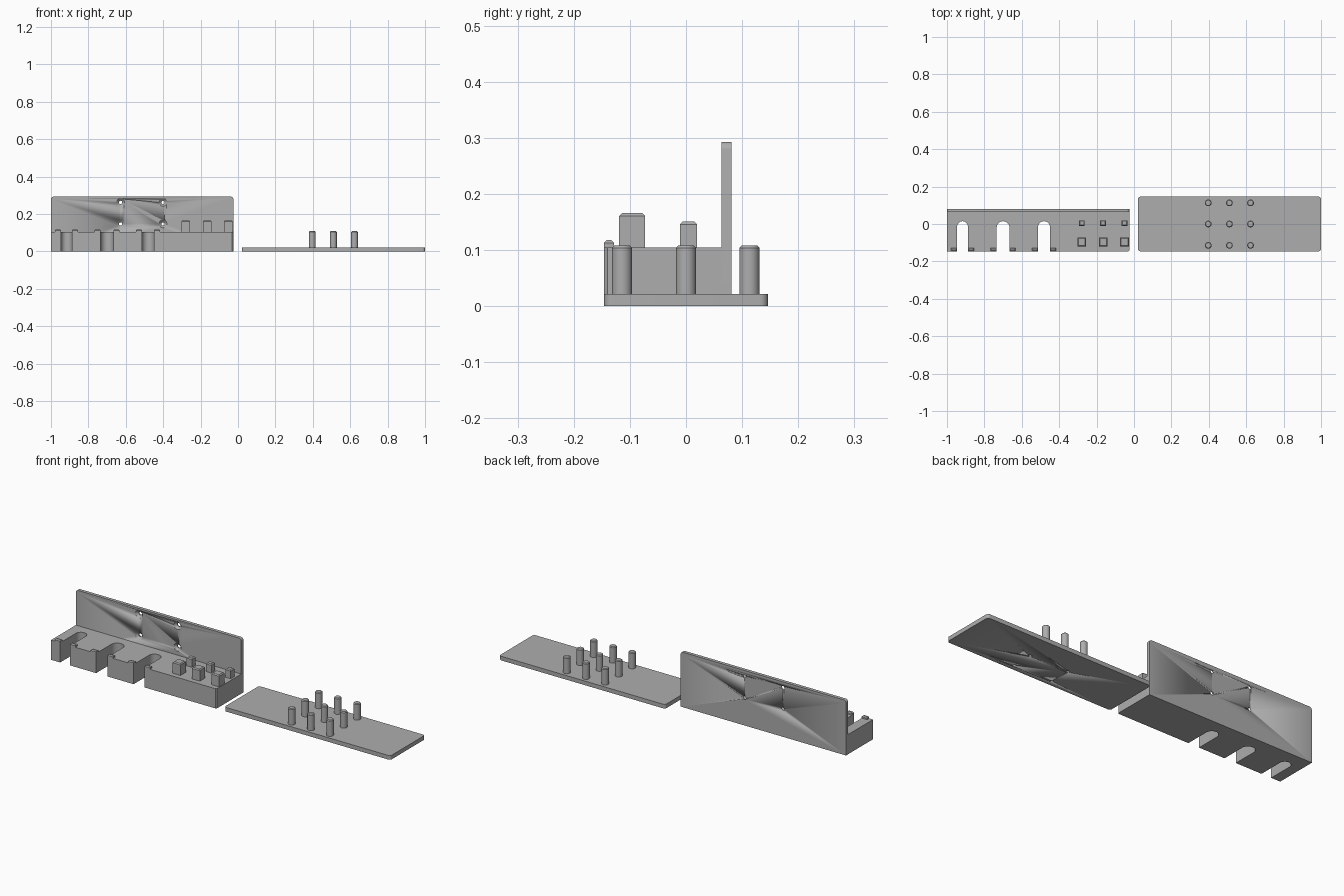
import bpy, bmesh, math
from mathutils import Matrix, Vector

if "Cube" in bpy.data.objects:
    bpy.data.objects.remove(bpy.data.objects["Cube"])

grey = bpy.data.materials.new("matte_grey")
grey.diffuse_color = (0.42, 0.42, 0.42, 1)
grey.use_nodes = True
grey.node_tree.nodes["Principled BSDF"].inputs["Base Color"].default_value = grey.diffuse_color


def make(name, bm, smooth=False):
    bmesh.ops.recalc_face_normals(bm, faces=bm.faces[:])
    mesh = bpy.data.meshes.new(name)
    bm.to_mesh(mesh)
    bm.free()
    mesh.materials.append(grey)
    ob = bpy.data.objects.new(name, mesh)
    bpy.context.collection.objects.link(ob)
    if smooth:
        bpy.ops.object.select_all(action='DESELECT')
        ob.select_set(True)
        bpy.context.view_layer.objects.active = ob
        bpy.ops.object.shade_smooth_by_angle(angle=math.radians(30))
    return ob


def prism(name, pts, depth, to_world, smooth=False):
    """Extrude a 2D outline; to_world maps (u, v, w) to a position."""
    bm = bmesh.new()
    face = bm.faces.new([bm.verts.new(to_world(u, v, 0)) for u, v in pts])
    ext = bmesh.ops.extrude_face_region(bm, geom=[face])
    move = Vector(to_world(0, 0, depth)) - Vector(to_world(0, 0, 0))
    verts = [g for g in ext['geom'] if isinstance(g, bmesh.types.BMVert)]
    bmesh.ops.translate(bm, verts=verts, vec=move)
    return make(name, bm, smooth)


def arc(cx, cy, r, a0, a1, n):
    return [(cx + r * math.cos(math.radians(a0 + (a1 - a0) * i / n)),
             cy + r * math.sin(math.radians(a0 + (a1 - a0) * i / n))) for i in range(n + 1)]


def block(name, x0, x1, y0, y1, z0, z1, c):
    """Box with a chamfered top rim."""
    bm = bmesh.new()
    m = Matrix.Translation(((x0 + x1) / 2, (y0 + y1) / 2, (z0 + z1) / 2)) @ \
        Matrix.Diagonal((x1 - x0, y1 - y0, z1 - z0, 1))
    bmesh.ops.create_cube(bm, size=1, matrix=m)
    rim = [e for e in bm.edges if all(v.co.z > z1 - 1e-5 for v in e.verts)]
    bmesh.ops.bevel(bm, geom=rim, offset=c, segments=1, affect='EDGES')
    return make(name, bm)


def lathe(name, profile, matrix, n=32, smooth=True):
    """Closed solid of revolution from (radius, height) pairs."""
    bm = bmesh.new()
    rings = [[bm.verts.new(matrix @ Vector((r * math.cos(math.tau * i / n),
                                           r * math.sin(math.tau * i / n), z)))
              for i in range(n)] for r, z in profile]
    for a, b in zip(rings, rings[1:]):
        for i in range(n):
            bm.faces.new((a[i], a[(i + 1) % n], b[(i + 1) % n], b[i]))
    bm.faces.new(rings[0])
    bm.faces.new(rings[-1])
    return make(name, bm, smooth)


def cut(target, cutter):
    cutter.hide_render = True
    cutter.hide_set(True)
    mod = target.modifiers.new("hole", 'BOOLEAN')
    mod.operation, mod.solver, mod.object = 'DIFFERENCE', 'EXACT', cutter


L, R = -1.0, -0.025
FRONT, WALL, SHELF = -0.146, 0.063, 0.105

# Shelf with three round-ended slots open to the front
slots = [(-0.917, 0.029), (-0.700, 0.034), (-0.481, 0.032)]
outline = [(L, FRONT)]
for x, r in slots:
    outline += [(x - r, FRONT)] + arc(x, 0.015 - r, r, 180, 0, 16) + [(x + r, FRONT)]
outline += [(R - 0.006, FRONT), (R, FRONT + 0.006), (R, WALL), (L, WALL)]
prism("shelf", outline, SHELF, lambda u, v, w: (u, v, w), True)

# Raised lips on both sides of each slot
for x, r in slots:
    for side in (-1, 1):
        xs = sorted((x + side * r, x + side * (r + 0.032)))
        block("slot_lip", xs[0], xs[1], FRONT, -0.128, SHELF - 0.005, 0.118, 0.005)

# Two rows of square posts
for x in (-0.279, -0.165, -0.051):
    block("large_post", x - 0.023, x + 0.023, -0.119, -0.073, SHELF - 0.005, 0.166, 0.005)
    block("small_post", x - 0.0155, x + 0.0155, -0.011, 0.020, SHELF - 0.005, 0.151, 0.005)

# Back plate with rounded upper corners
cr = 0.014
plate = [(L, 0), (R, 0)] + arc(R - cr, 0.293 - cr, cr, 0, 90, 6) \
    + arc(L + cr, 0.293 - cr, cr, 90, 180, 6)
back = prism("back_plate", plate, 0.018, lambda u, v, w: (u, WALL + w, v), True)

# Countersunk screw holes through the back plate
for x in (-0.628, -0.401):
    for z in (0.147, 0.262):
        m = Matrix.Translation((x, WALL, z)) @ Matrix.Rotation(-math.pi / 2, 4, 'X')
        cut(back, lathe("screw_cutter", [(0.021, -0.01), (0.021, 0.001), (0.009, 0.012),
                                         (0.009, 0.04)], m, 24))

# Base plate with rounded corners
x0, x1, h = 0.021, 1.0, 0.146
outline = arc(x1 - cr, h - cr, cr, 0, 90, 6) + arc(x0 + cr, h - cr, cr, 90, 180, 6) \
    + arc(x0 + cr, cr - h, cr, 180, 270, 6) + arc(x1 - cr, cr - h, cr, 270, 360, 6)
base = prism("base_plate", outline, 0.022, lambda u, v, w: (u, v, w), True)

# Grid of round pegs with chamfered tips
for x in (0.397, 0.510, 0.623):
    for y in (-0.114, 0, 0.113):
        lathe("peg", [(0.018, 0.021), (0.018, 0.104), (0.014, 0.108)],
              Matrix.Translation((x, y, 0)))

# Small holes in the underside of the base plate
for x in (0.397, 0.623):
    for y in (-0.114, 0):
        cut(base, lathe("base_cutter", [(0.008, -0.01), (0.008, 0.018)],
                        Matrix.Translation((x, y, 0)), 24))
